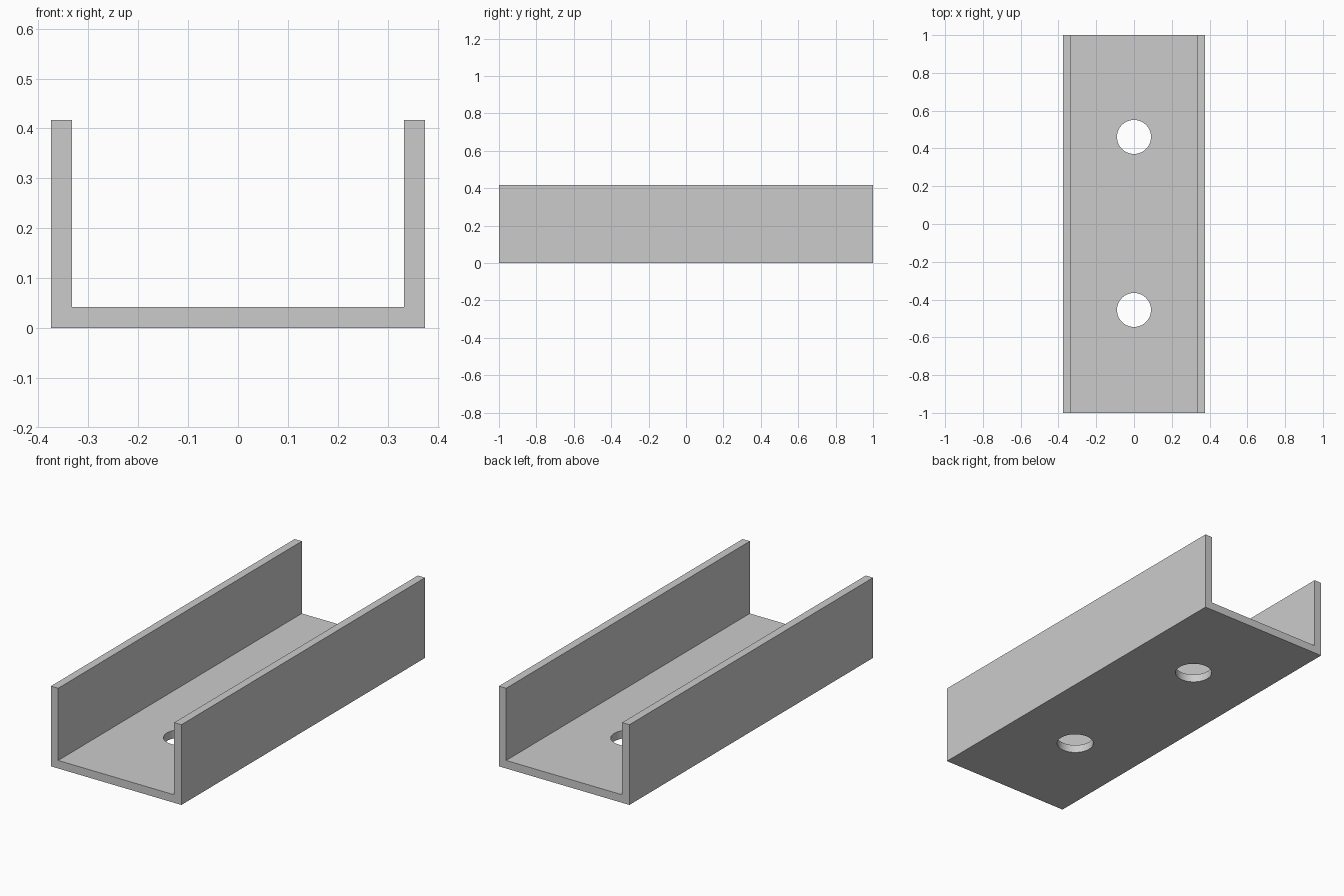
import bpy, bmesh

if "Cube" in bpy.data.objects:
    bpy.data.objects.remove(bpy.data.objects["Cube"])

HALF_W, HEIGHT, LENGTH, WALL = 0.375, 0.417, 2.0, 0.0417
HOLE_R, HOLE_YS = 0.09, (-0.455, 0.461)

# U-shaped channel: half profile, mirrored, then extruded along y
half = [(HALF_W, 0), (HALF_W, HEIGHT), (HALF_W - WALL, HEIGHT), (HALF_W - WALL, WALL)]
profile = half + [(-x, z) for x, z in reversed(half)]

bm = bmesh.new()
face = bm.faces.new([bm.verts.new((x, -LENGTH / 2, z)) for x, z in profile])
ext = bmesh.ops.extrude_face_region(bm, geom=[face])
moved = [v for v in ext["geom"] if isinstance(v, bmesh.types.BMVert)]
bmesh.ops.translate(bm, verts=moved, vec=(0, LENGTH, 0))
bmesh.ops.recalc_face_normals(bm, faces=bm.faces)
mesh = bpy.data.meshes.new("channel")
bm.to_mesh(mesh)
bm.free()
channel = bpy.data.objects.new("channel", mesh)
bpy.context.collection.objects.link(channel)


def drill(y):
    """Cut a round mounting hole through the base at y."""
    bpy.ops.mesh.primitive_cylinder_add(vertices=48, radius=HOLE_R, depth=0.2, location=(0, y, WALL / 2))
    cutter = bpy.context.object
    cutter.name = "hole_cutter"
    cutter.hide_render = True
    mod = channel.modifiers.new("mounting_hole", "BOOLEAN")
    mod.operation, mod.solver, mod.object = "DIFFERENCE", "EXACT", cutter
    bpy.context.view_layer.objects.active = channel
    bpy.ops.object.modifier_apply(modifier=mod.name)
    bpy.data.objects.remove(cutter)


# Two mounting holes in the base
for y in HOLE_YS:
    drill(y)

# Smooth hole walls, crisp edges elsewhere
bpy.ops.object.select_all(action="DESELECT")
channel.select_set(True)
bpy.context.view_layer.objects.active = channel
bpy.ops.object.shade_smooth_by_angle()
